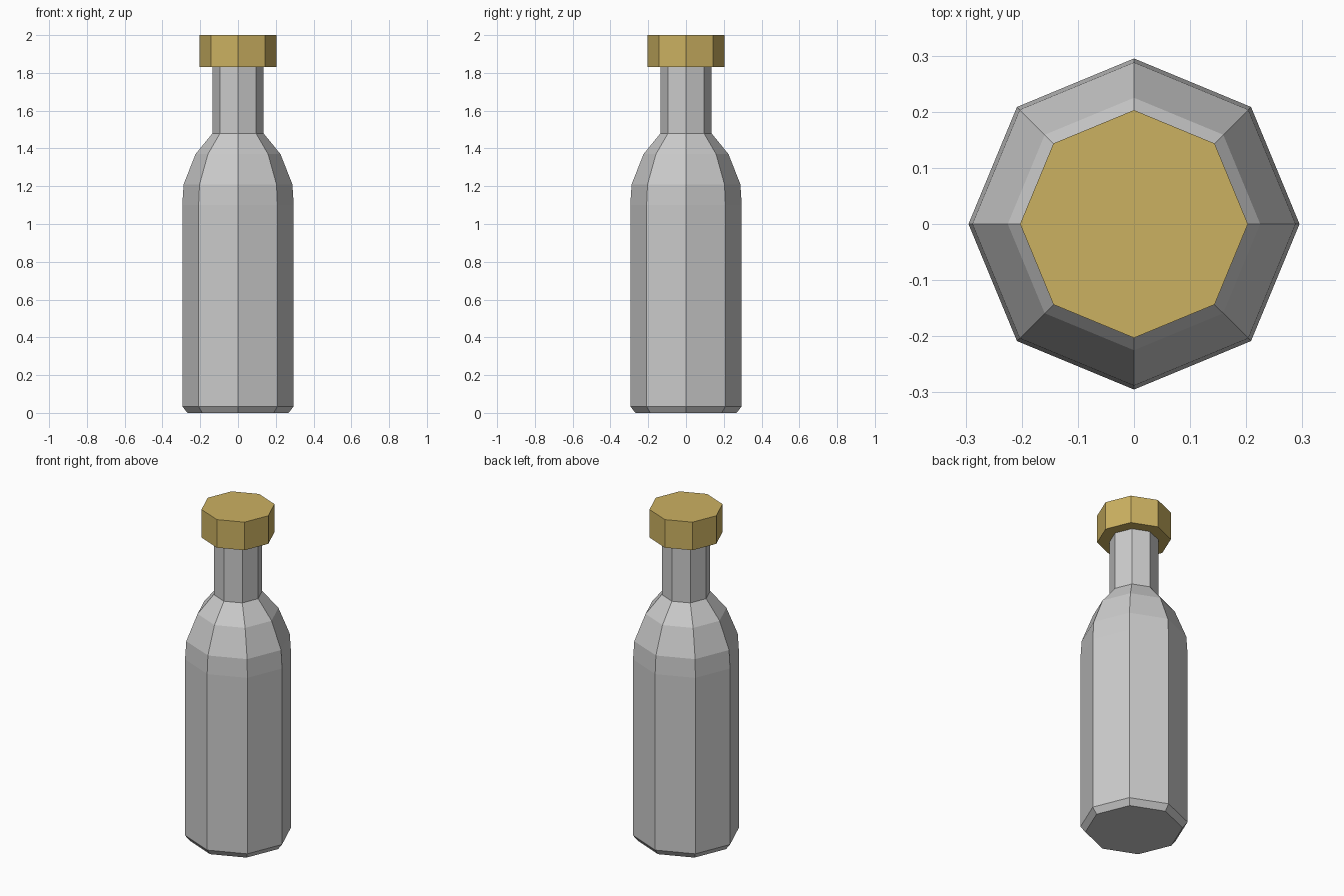
import bpy, bmesh
from math import cos, sin, tau

if "Cube" in bpy.data.objects:
    bpy.data.objects.remove(bpy.data.objects["Cube"])

SIDES = 8


def lathe(name, profile, color=None):
    """Turn a list of (radius, height) points into a closed eight-sided solid."""
    bm = bmesh.new()
    rings = [[bm.verts.new((r * cos(tau * i / SIDES), r * sin(tau * i / SIDES), z))
              for i in range(SIDES)] for r, z in profile]
    for low, high in zip(rings, rings[1:]):
        for i in range(SIDES):
            j = (i + 1) % SIDES
            bm.faces.new((low[i], low[j], high[j], high[i]))
    bm.faces.new(rings[0][::-1])
    bm.faces.new(rings[-1])
    mesh = bpy.data.meshes.new(name)
    bm.to_mesh(mesh)
    bm.free()
    obj = bpy.data.objects.new(name, mesh)
    bpy.context.collection.objects.link(obj)
    if color:
        mat = bpy.data.materials.new(name + "_material")
        mat.diffuse_color = color
        mat.use_nodes = True
        mat.node_tree.nodes["Principled BSDF"].inputs["Base Color"].default_value = mat.diffuse_color
        mesh.materials.append(mat)
    return obj


# Bottle: chamfered base, straight body, sloping shoulder, neck
lathe("bottle", [(0.268, 0.0), (0.295, 0.035), (0.295, 1.10), (0.288, 1.21),
                 (0.225, 1.37), (0.135, 1.48), (0.135, 1.835)])

# Cap
lathe("cap", [(0.203, 1.83), (0.203, 2.0)], (0.60, 0.44, 0.12, 1))
